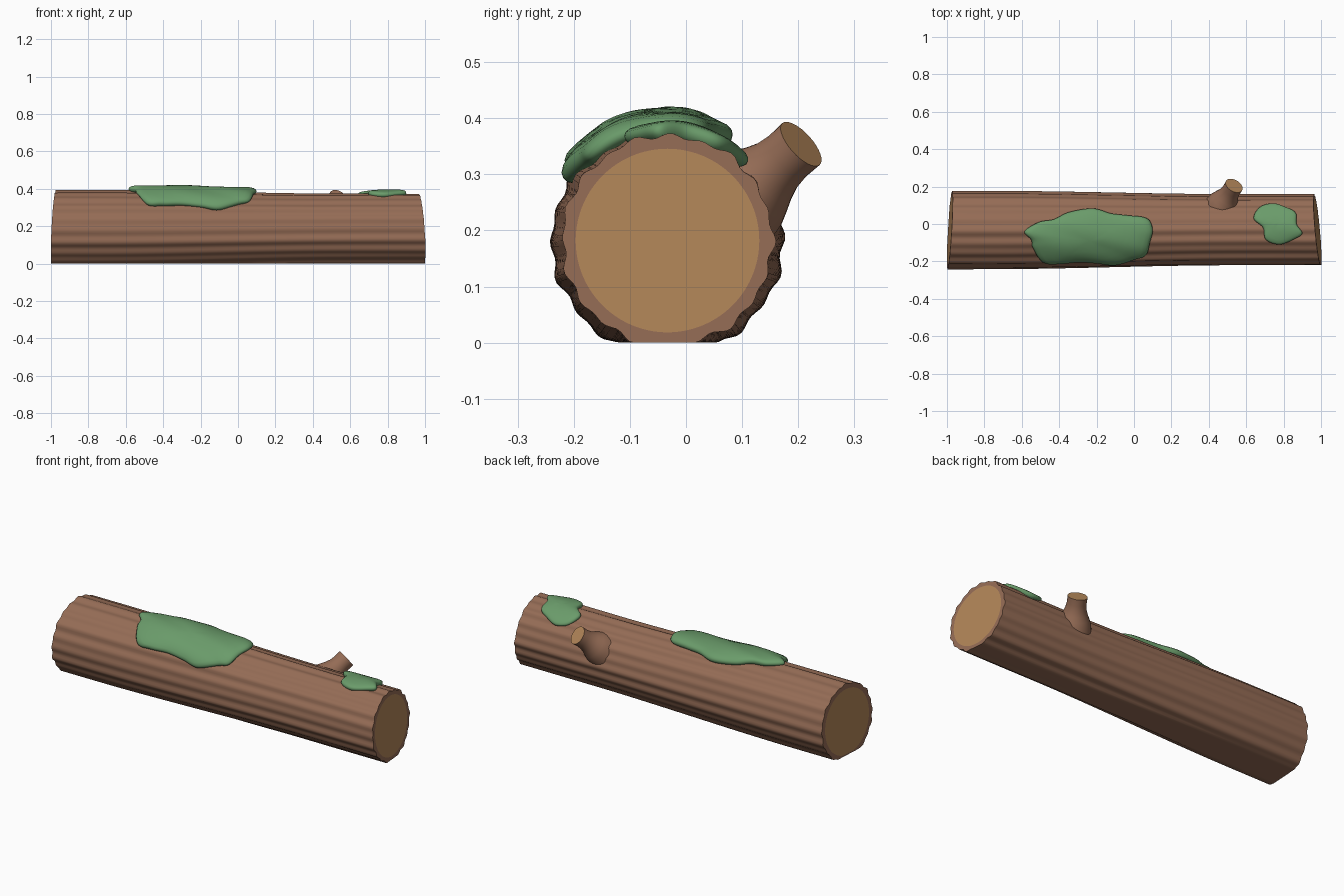
import bpy, bmesh, math, random
from mathutils import Vector

if "Cube" in bpy.data.objects:
    bpy.data.objects.remove(bpy.data.objects["Cube"])

random.seed(4)
CY, CZ = -0.033, 0.182


def material(name, rgb):
    m = bpy.data.materials.new(name)
    m.diffuse_color = (*rgb, 1)
    m.use_nodes = True
    m.node_tree.nodes["Principled BSDF"].inputs["Base Color"].default_value = m.diffuse_color
    return m


bark = material("bark brown", (0.30, 0.15, 0.092))
wood = material("cut wood tan", (0.45, 0.24, 0.10))
moss = material("moss green", (0.145, 0.33, 0.145))


def finish(bm, name, mats, angle=40):
    bmesh.ops.recalc_face_normals(bm, faces=bm.faces)
    me = bpy.data.meshes.new(name)
    bm.to_mesh(me)
    bm.free()
    ob = bpy.data.objects.new(name, me)
    bpy.context.collection.objects.link(ob)
    for m in mats:
        me.materials.append(m)
    bpy.ops.object.select_all(action='DESELECT')
    ob.select_set(True)
    bpy.context.view_layer.objects.active = ob
    bpy.ops.object.shade_smooth_by_angle(angle=math.radians(angle))
    return ob


def bridge(bm, a, b, mat=0):
    n = len(a)
    for i in range(n):
        f = bm.faces.new((a[i], a[(i + 1) % n], b[(i + 1) % n], b[i]))
        f.material_index = mat


# Tapered radius of the log, and the long bark ridges around it
def radius(x):
    t = min(1, max(0, (x + 0.75) / 1.25))
    return 0.206 - 0.019 * t * t * (3 - 2 * t)


phases = [random.uniform(0, 6.28) for _ in range(3)]


def ridges(a, x):
    return (0.0035 * math.sin(20 * a + phases[0] + 0.5 * math.sin(2 * x))
            + 0.002 * math.sin(13 * a + phases[1] + 0.6 * x)
            + 0.0015 * math.sin(7 * a + phases[2] - x))


# Log: ridged tube with flattened underside and slanted saw cuts
SEG, RINGS = 120, 32
bm = bmesh.new()


def section(t, scale=None, grow=0.0):
    ring = []
    for i in range(SEG):
        a = math.tau * i / SEG
        x0 = -0.985 + 1.966 * t
        r = radius(x0) + ridges(a, x0) if scale is None else radius(x0) * scale
        y, z = r * math.cos(a), r * math.sin(a)
        z = max(z, -CZ + (0 if scale is None else 0.008))
        left = -0.985 + 0.06 * y + 0.05 * z
        right = 0.981 - 0.09 * y - 0.07 * z
        ring.append(bm.verts.new((left + (right - left) * t, CY + y, CZ + z)))
    return ring


rings = [section(k / RINGS) for k in range(RINGS + 1)]
for a, b in zip(rings, rings[1:]):
    bridge(bm, a, b)
for t, end in ((0, rings[0]), (1, rings[-1])):
    inner = section(t, 0.875)
    bridge(bm, end, inner)
    bm.faces.new(inner).material_index = 1
finish(bm, "log", [bark, wood])

# Branch stub: flared foot, neck and tan cut end
bm = bmesh.new()
tip = Vector((0.535, 0.205, 0.354))
d = Vector((0.40, 0.68, 0.61)).normalized()
u = d.cross(Vector((1, 0, 0))).normalized()
v = d.cross(u)
prev = None
for back, r in ((0.19, 0.095), (0.14, 0.085), (0.115, 0.074), (0.09, 0.062),
                (0.065, 0.053), (0.035, 0.049), (0, 0.050)):
    c = tip - d * back
    ring = [bm.verts.new(c + r * (math.cos(q) * u + math.sin(q) * v))
            for q in (math.tau * i / 32 for i in range(32))]
    if prev:
        bridge(bm, prev, ring)
    else:
        bm.faces.new(ring)
    prev = ring
bm.faces.new(prev).material_index = 1
finish(bm, "branch_stub", [bark, wood])


# Moss: lumpy cushions draped over the log from a top-view outline
def moss_patch(name, outline, thick):
    pts = [Vector(p) for p in outline]
    n, sub = len(pts), 8
    edge = []
    for i in range(n):
        p0, p1, p2, p3 = (pts[(i + k) % n] for k in (-1, 0, 1, 2))
        for s in range(sub):
            t = s / sub
            edge.append(0.5 * (2 * p1 + (p2 - p0) * t
                               + (2 * p0 - 5 * p1 + 4 * p2 - p3) * t * t
                               + (3 * p1 - p0 - 3 * p2 + p3) * t ** 3))
    # work in (x, angle from vertical) so the patch wraps round the log
    flat = [Vector((p.x, math.asin((p.y - CY) / (radius(p.x) + 0.012))))
            for p in edge]
    mid = sum(flat, Vector((0, 0))) / len(flat)
    bm = bmesh.new()

    def drape(p, h):
        r = radius(p.x) + h
        return bm.verts.new((p.x, CY + r * math.sin(p.y), CZ + r * math.cos(p.y)))

    prev = None
    for rho, h in ((0.93, -0.008), (0.985, 0.1), (1.0, 0.35), (0.985, 0.6),
                   (0.95, 0.8), (0.88, 0.93), (0.75, 1), (0.6, 1.03),
                   (0.4, 1.05), (0.2, 1.05)):
        ring = []
        for p in flat:
            q = mid + (p - mid) * rho
            lump = 1 + 0.1 * math.sin(17 * q.x + 4 * q.y) * math.sin(6 * q.y + 1)
            ring.append(drape(q, h * thick * lump if h > 0 else h))
        if prev:
            bridge(bm, prev, ring)
        else:
            bm.faces.new(ring)
        prev = ring
    top = drape(mid, thick * 1.05)
    for i in range(len(prev)):
        bm.faces.new((prev[i], prev[(i + 1) % len(prev)], top))
    finish(bm, name, [moss], 80)


moss_patch("large_moss_patch", [
    (-0.585, -0.04), (-0.51, 0.01), (-0.43, 0.025), (-0.35, 0.062), (-0.22, 0.08),
    (-0.12, 0.055), (-0.03, 0.045), (0.07, 0.03), (0.10, -0.03), (0.085, -0.10),
    (0.065, -0.165), (0.01, -0.185), (-0.10, -0.212), (-0.20, -0.205),
    (-0.30, -0.20), (-0.40, -0.205), (-0.49, -0.20), (-0.54, -0.13), (-0.55, -0.085)], 0.034)
moss_patch("small_moss_patch", [
    (0.64, 0.03), (0.67, 0.09), (0.74, 0.11), (0.81, 0.09), (0.865, 0.06),
    (0.87, 0.0), (0.90, -0.05), (0.86, -0.08), (0.78, -0.11), (0.705, -0.085),
    (0.69, -0.02)], 0.024)
